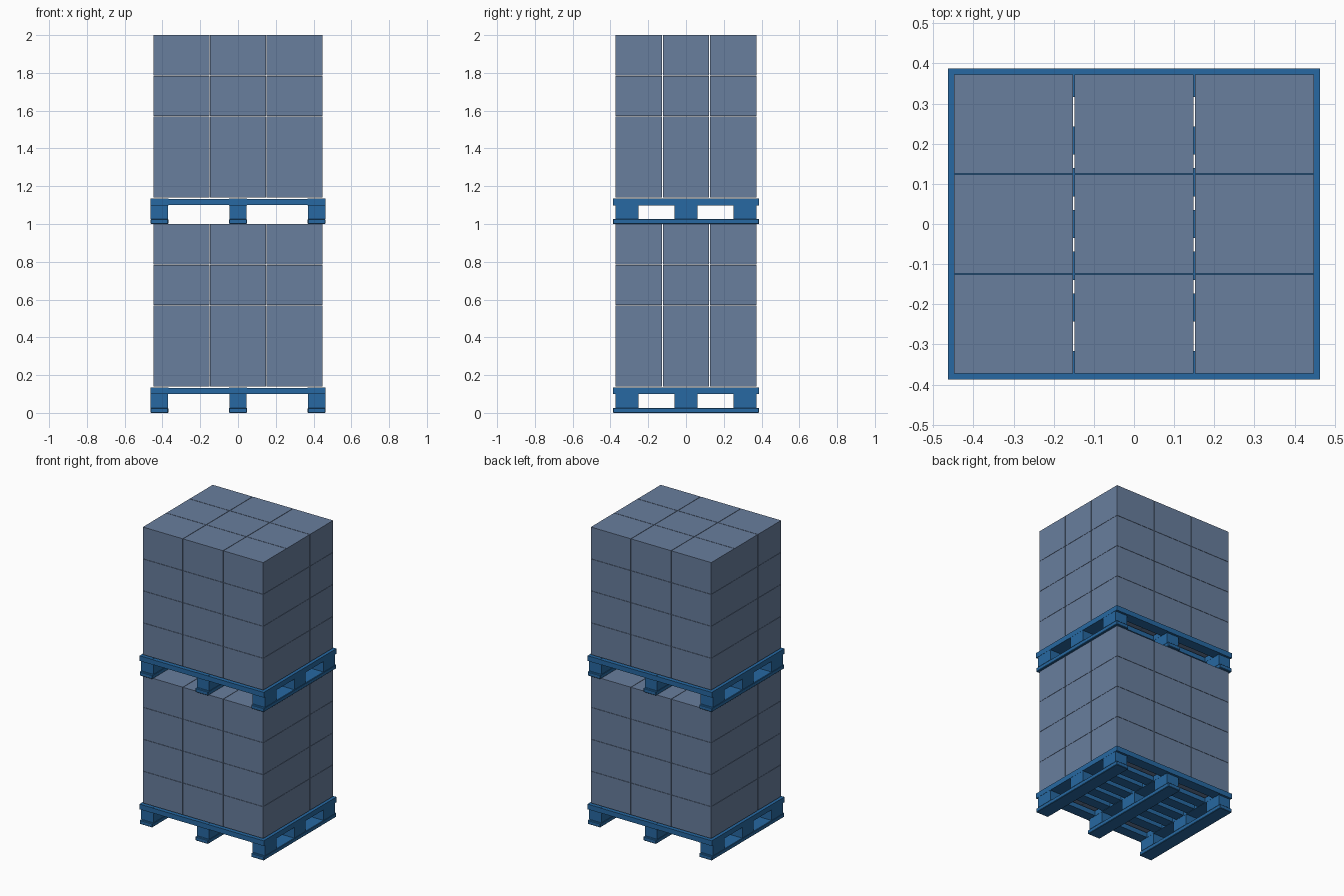
import bpy, bmesh

if "Cube" in bpy.data.objects:
    bpy.data.objects.remove(bpy.data.objects["Cube"])


def material(name, rgb):
    m = bpy.data.materials.new(name)
    m.diffuse_color = (*rgb, 1)
    m.use_nodes = True
    m.node_tree.nodes["Principled BSDF"].inputs["Base Color"].default_value = m.diffuse_color
    return m


BLUE = material("pallet_blue", (0.02, 0.14, 0.36))
SLATE = material("carton_slate", (0.14, 0.21, 0.34))


def boxes(name, items, mat, bevel=0.0):
    """One object from (centre, size) boxes."""
    bm = bmesh.new()
    for c, s in items:
        vs = bmesh.ops.create_cube(bm, size=1)["verts"]
        for v in vs:
            v.co = [c[i] + v.co[i] * s[i] for i in range(3)]
    me = bpy.data.meshes.new(name)
    bm.to_mesh(me)
    bm.free()
    me.materials.append(mat)
    ob = bpy.data.objects.new(name, me)
    bpy.context.collection.objects.link(ob)
    if bevel:
        b = ob.modifiers.new("bevel", "BEVEL")
        b.width = bevel
        b.segments = 1
    return ob


XS, YS = (-0.416, 0, 0.416), (-0.312, 0, 0.312)

for level, z in (("lower", 0.0), ("upper", 1.0)):
    # runners on the floor, along y
    boxes(f"{level}_pallet_runners",
          [((x, 0, z + 0.0135), (0.094, 0.774, 0.027)) for x in XS], BLUE, 0.003)
    # spacer blocks
    boxes(f"{level}_pallet_blocks",
          [((x, y, z + 0.064), (0.092, 0.12, 0.074)) for x in XS for y in YS], BLUE)
    # deck frame: end rails along y, side rails along x
    boxes(f"{level}_pallet_frame",
          [((x, 0, z + 0.1165), (0.094, 0.774, 0.035)) for x in XS]
          + [((0, y, z + 0.1165), (0.926, 0.07, 0.033)) for y in (-0.352, 0.352)], BLUE)
    # inner deck slats along x
    boxes(f"{level}_pallet_slats",
          [((0, i * 0.104, z + 0.1165), (0.9, 0.07, 0.031)) for i in range(-2, 3)], BLUE)
    # cartons, 3 x 3 x 4
    boxes(f"{level}_cartons",
          [((i * 0.3, j * 0.249, z + 0.139 + 0.2153 * (k + 0.5)), (0.297, 0.246, 0.2135))
           for i in (-1, 0, 1) for j in (-1, 0, 1) for k in range(4)], SLATE)
